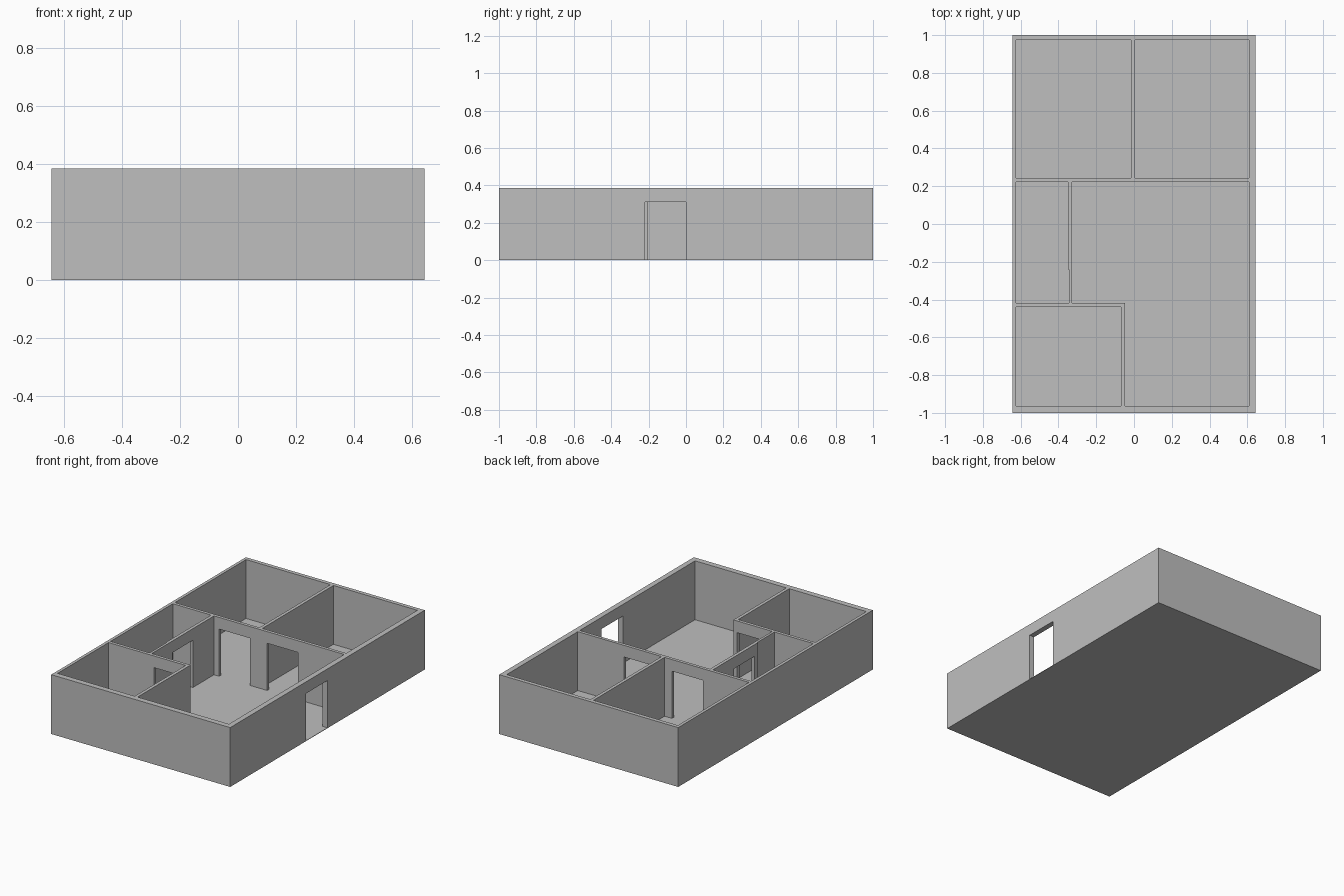
import bpy
import bmesh

if "Cube" in bpy.data.objects:
    bpy.data.objects.remove(bpy.data.objects["Cube"])

HX, HY, HEIGHT = 0.644, 1.0, 0.386
FLOOR, DOOR = 0.003, 0.31

# Single plain grey material
grey = bpy.data.materials.new("plain_grey")
grey.use_nodes = True
colour = (0.52, 0.52, 0.52, 1)
grey.diffuse_color = colour
grey.node_tree.nodes["Principled BSDF"].inputs["Base Color"].default_value = colour


def prism(name, outline, z0, z1):
    """Extrude a plan outline from z0 to z1."""
    bm = bmesh.new()
    base = bm.faces.new([bm.verts.new((x, y, z0)) for x, y in outline])
    top = bmesh.ops.extrude_face_region(bm, geom=[base])["geom"]
    verts = [v for v in top if isinstance(v, bmesh.types.BMVert)]
    bmesh.ops.translate(bm, verts=verts, vec=(0, 0, z1 - z0))
    bmesh.ops.recalc_face_normals(bm, faces=bm.faces)
    mesh = bpy.data.meshes.new(name)
    bm.to_mesh(mesh)
    bm.free()
    mesh.materials.append(grey)
    obj = bpy.data.objects.new(name, mesh)
    bpy.context.scene.collection.objects.link(obj)
    return obj


def rect(x0, x1, y0, y1):
    return [(x0, y0), (x1, y0), (x1, y1), (x0, y1)]


def cut(target, outline, z0, z1):
    """Subtract a prism from the target."""
    cutter = prism("cutter", outline, z0, z1)
    cutter.hide_render = True
    mod = target.modifiers.new("cut", "BOOLEAN")
    mod.operation, mod.solver, mod.object = "DIFFERENCE", "EXACT", cutter
    bpy.context.view_layer.objects.active = target
    bpy.ops.object.modifier_apply(modifier=mod.name)
    bpy.data.objects.remove(cutter)


# Floor plate and solid wall block
prism("floor", rect(-HX, HX, -HY, HY), 0, FLOOR)
walls = prism("walls", rect(-HX, HX, -HY, HY), FLOOR, HEIGHT)

# Inner faces of the outer walls
W, E, S, N = -0.624, 0.609, -0.963, 0.974

rooms = [
    rect(W, -0.016, 0.243, N),                      # back right bedroom
    rect(0.005, E, 0.243, N),                       # back left bedroom
    rect(W, -0.069, S, -0.439),                     # front right room
    [(W, -0.418), (-0.344, -0.418), (-0.344, -0.24),
     (-0.349, -0.24), (-0.349, 0.222), (W, 0.222)],  # narrow side room
    [(-0.048, S), (E, S), (E, 0.222), (-0.328, 0.222),
     (-0.328, -0.418), (-0.048, -0.418)],           # L-shaped living room
]
for outline in rooms:
    cut(walls, outline, -0.1, HEIGHT + 0.1)

doorways = [
    rect(0.56, 0.7, -0.22, 0.0),        # entrance
    rect(-0.291, -0.069, 0.2, 0.27),    # back right bedroom
    rect(0.054, 0.277, 0.2, 0.27),      # back left bedroom
    rect(-0.38, -0.3, -0.205, 0.005),   # narrow side room
    rect(-0.298, -0.076, -0.46, -0.4),  # front right room
]
for outline in doorways:
    cut(walls, outline, -0.1, DOOR)
